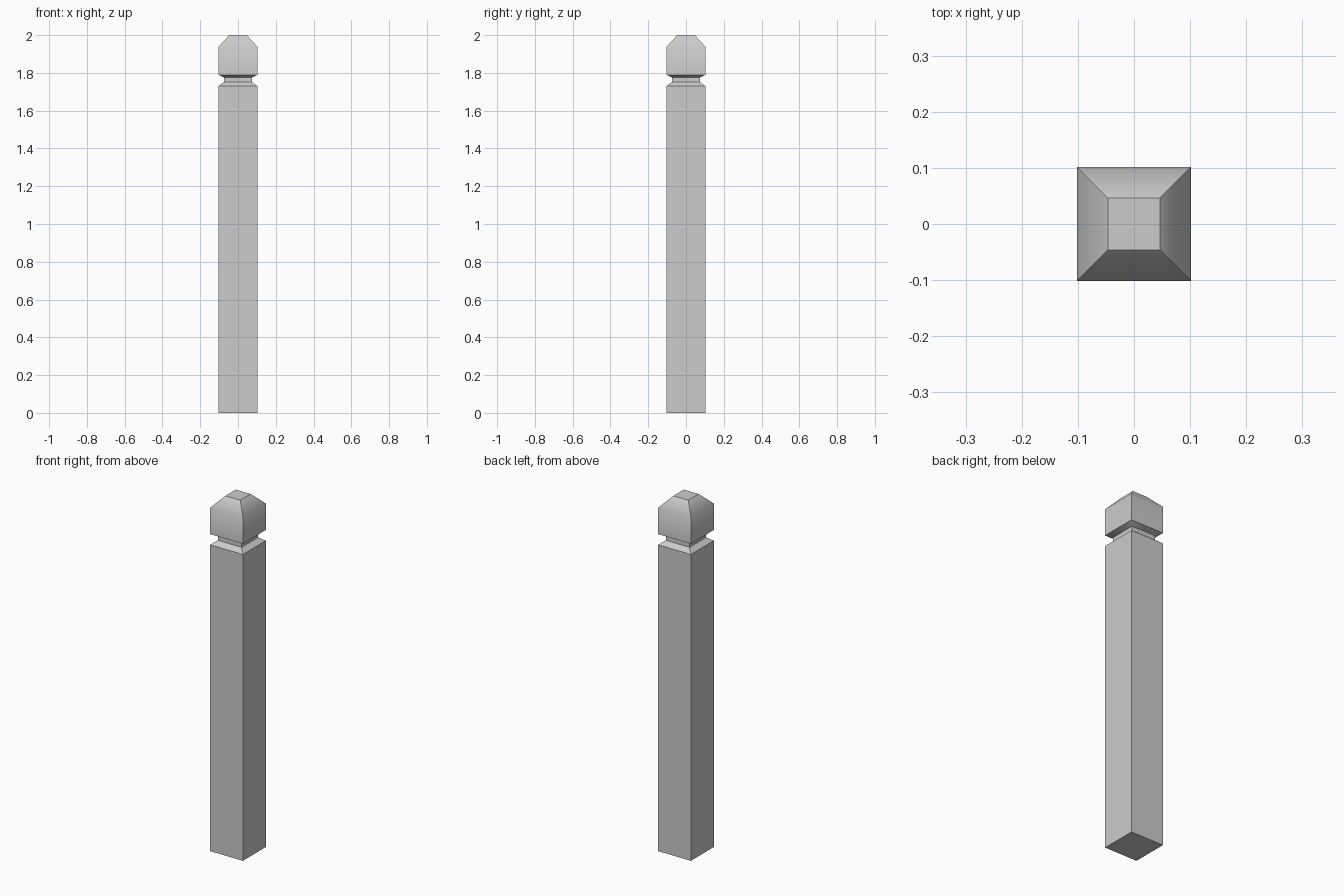
import bpy, bmesh, math

if "Cube" in bpy.data.objects:
    bpy.data.objects.remove(bpy.data.objects["Cube"])

# (height, half width) of the square section, from the ground to the flat tip
PROFILE = [
    (0.0, 0.102), (1.73, 0.102),      # shaft
    (1.752, 0.074), (1.776, 0.074),   # neck groove
    (1.79, 0.102), (1.94, 0.102),     # head
    (2.0, 0.0465),                    # tapered tip
]


def square_loft(name, profile):
    bm = bmesh.new()
    rings = [[bm.verts.new((sx * h, sy * h, z))
              for sx, sy in ((-1, -1), (1, -1), (1, 1), (-1, 1))]
             for z, h in profile]
    for a, b in zip(rings, rings[1:]):
        for i in range(4):
            j = (i + 1) % 4
            bm.faces.new((a[i], a[j], b[j], b[i]))
    bm.faces.new(rings[0][::-1])
    bm.faces.new(rings[-1])
    mesh = bpy.data.meshes.new(name)
    bm.to_mesh(mesh)
    bm.free()
    obj = bpy.data.objects.new(name, mesh)
    bpy.context.collection.objects.link(obj)
    return obj


# Fence post; only the soft head-to-tip edge is smoothed
post = square_loft("fence_post", PROFILE)
bpy.context.view_layer.objects.active = post
post.select_set(True)
bpy.ops.object.shade_smooth_by_angle(angle=math.radians(45))
